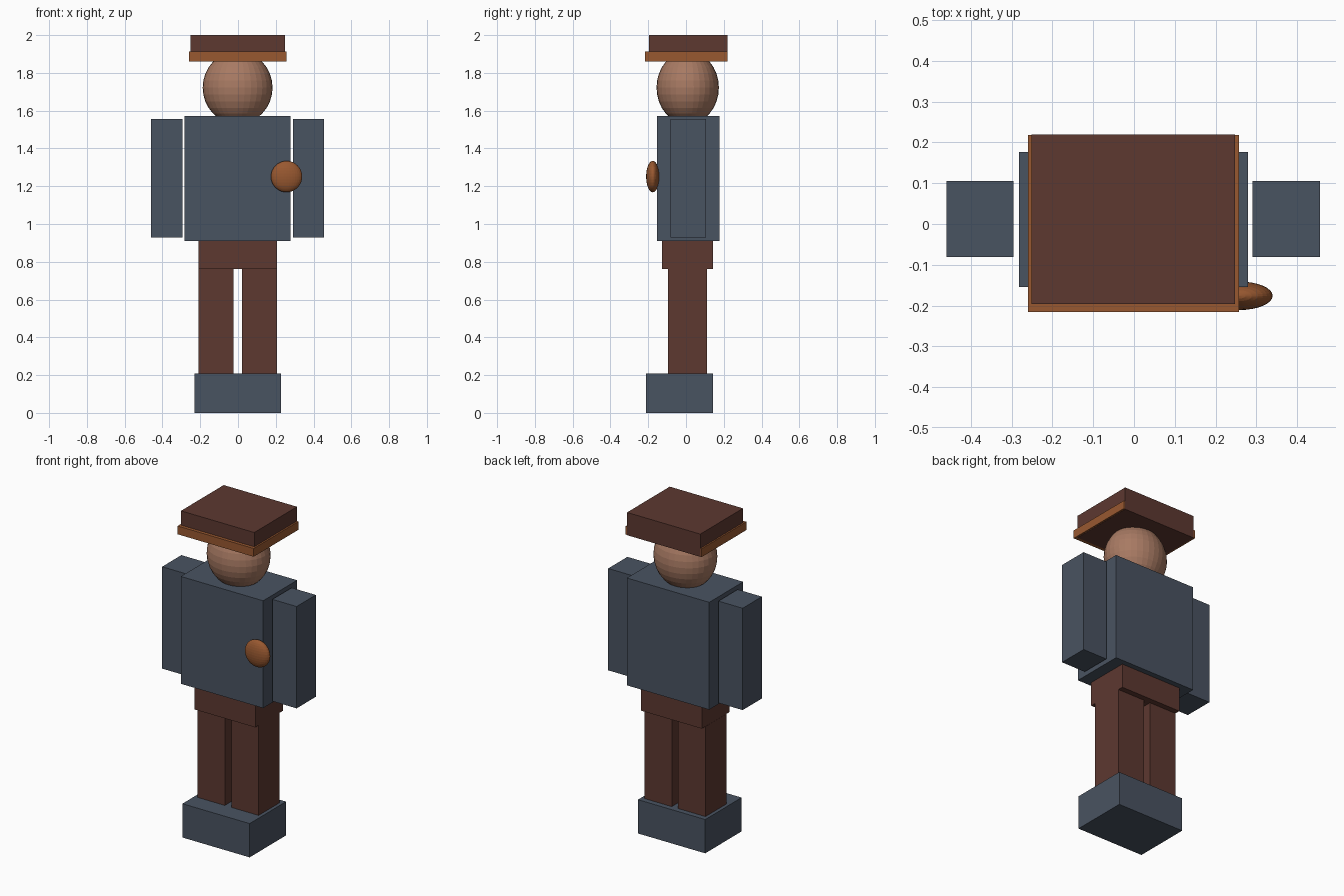
import bpy

if "Cube" in bpy.data.objects:
    bpy.data.objects.remove(bpy.data.objects["Cube"])


def linear(c):
    c /= 255
    return c / 12.92 if c <= 0.04045 else ((c + 0.055) / 1.055) ** 2.4


def material(name, rgb):
    m = bpy.data.materials.new(name)
    m.diffuse_color = (*[linear(c) for c in rgb], 1)
    m.use_nodes = True
    m.node_tree.nodes["Principled BSDF"].inputs["Base Color"].default_value = m.diffuse_color
    return m


SLATE = material("slate blue", (73, 83, 97))
BROWN = material("dark brown", (93, 56, 48))
ORANGE = material("copper orange", (152, 88, 48))
SKIN = material("skin tan", (168, 122, 99))


def box(name, x, y, z, mat):
    """Box from (min, max) ranges on each axis."""
    mid = [(a + b) / 2 for a, b in (x, y, z)]
    bpy.ops.mesh.primitive_cube_add(size=1, location=mid)
    ob = bpy.context.object
    ob.name = name
    ob.scale = [b - a for a, b in (x, y, z)]
    bpy.ops.object.transform_apply(location=False, rotation=False, scale=True)
    ob.data.materials.append(mat)
    return ob


def ellipsoid(name, centre, radii, mat):
    bpy.ops.mesh.primitive_uv_sphere_add(segments=32, ring_count=16, radius=1, location=centre)
    ob = bpy.context.object
    ob.name = name
    ob.scale = radii
    bpy.ops.object.transform_apply(location=False, rotation=False, scale=True)
    ob.data.materials.append(mat)
    return ob


CX = -0.002  # the body's centre line

# Shoes, hips and torso
box("shoes", (-0.231, 0.227), (-0.211, 0.143), (0, 0.208), SLATE)
box("hips", (-0.209, 0.206), (-0.126, 0.144), (0.762, 0.911), BROWN)
box("torso", (-0.282, 0.279), (-0.154, 0.177), (0.911, 1.572), SLATE)

# Paired legs and arms
for side, s in (("left", -1), ("right", 1)):
    leg = sorted((CX + s * 0.022, CX + s * 0.208))
    box(side + "_leg", leg, (-0.094, 0.110), (0.208, 0.762), BROWN)
    arm = sorted((CX + s * 0.293, CX + s * 0.458))
    box(side + "_arm", arm, (-0.081, 0.106), (0.929, 1.556), SLATE)

# Head
ellipsoid("head", (CX, 0.009, 1.722), (0.185, 0.165, 0.193), SKIN)

# Hat: full-height crown, with a band projecting at the front and sides
box("hat_crown", (-0.251, 0.248), (-0.196, 0.2195), (1.860, 2.0), BROWN)
box("hat_band", (-0.260, 0.258), (-0.216, 0.2185), (1.861, 1.912), ORANGE)

# Round badge on the chest
ellipsoid("badge", (0.257, -0.176, 1.251), (0.083, 0.035, 0.083), ORANGE)
